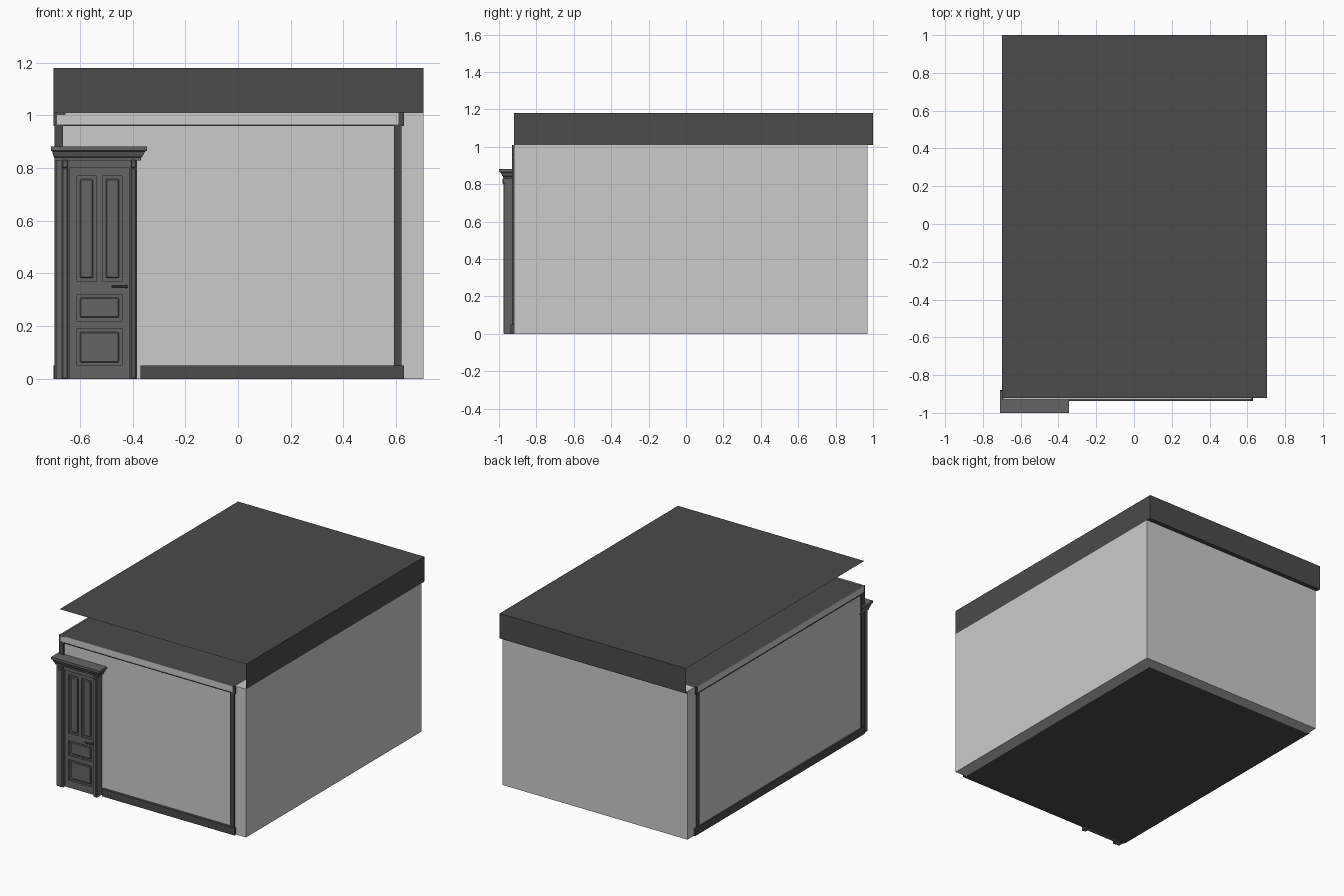
import bpy, bmesh
from mathutils import Vector

if "Cube" in bpy.data.objects:
    bpy.data.objects.remove(bpy.data.objects["Cube"])


def material(name, v):
    m = bpy.data.materials.new(name)
    m.diffuse_color = (v, v, v, 1)
    m.use_nodes = True
    m.node_tree.nodes["Principled BSDF"].inputs["Base Color"].default_value = m.diffuse_color
    return m


DARK = material("dark_paint", 0.07)
DOOR = material("door_paint", 0.13)


def finish(name, bm, mat):
    me = bpy.data.meshes.new(name)
    bm.normal_update()
    bm.to_mesh(me)
    bm.free()
    if mat:
        me.materials.append(mat)
    ob = bpy.data.objects.new(name, me)
    bpy.context.collection.objects.link(ob)
    return ob


def box(name, x, y, z, mat=None, bevel=0):
    bm = bmesh.new()
    bmesh.ops.create_cube(bm, size=1)
    for v in bm.verts:
        v.co = Vector([a[0] + (c + .5) * (a[1] - a[0]) for a, c in zip((x, y, z), v.co)])
    bmesh.ops.recalc_face_normals(bm, faces=bm.faces)
    if bevel:
        bmesh.ops.bevel(bm, geom=bm.edges[:], offset=bevel, segments=1, affect='EDGES')
    return finish(name, bm, mat)


def prism(name, outline, z0, z1, mat=None):
    bm = bmesh.new()
    f = bm.faces.new([bm.verts.new((x, y, z0)) for x, y in outline])
    ext = bmesh.ops.extrude_face_region(bm, geom=[f])
    bmesh.ops.translate(bm, vec=(0, 0, z1 - z0),
                        verts=[g for g in ext['geom'] if isinstance(g, bmesh.types.BMVert)])
    bmesh.ops.recalc_face_normals(bm, faces=bm.faces)
    return finish(name, bm, mat)


def sheet(name, faces, mat=None):
    bm = bmesh.new()
    for f in faces:
        bm.faces.new([bm.verts.new(p) for p in f])
    bmesh.ops.remove_doubles(bm, verts=bm.verts, dist=1e-4)
    return finish(name, bm, mat)


# Room extents: thin front and left walls, thick right and back walls
L, R, RO = -.69, .62, .705
F, B, BO = -.92, .89, .97
H, TOP = 1.01, 1.18

sheet("front_wall", [[(L, F, 0), (R, F, 0), (R, F, H), (L, F, H)]])
sheet("left_wall", [[(L, B, 0), (L, F, 0), (L, F, H), (L, B, H)]])
prism("right_and_back_wall",
      [(R, F), (RO, F), (RO, BO), (L, BO), (L, B), (R, B)], 0, H)
sheet("floor", [[(L, BO, .001), (RO, BO, .001), (RO, F, .001), (L, F, .001)]], DARK)
sheet("ceiling", [[(L, F, 1.005), (R, F, 1.005), (R, B, 1.005), (L, B, 1.005)]], DARK)

# Roof sheet with fascia on the right and back only
x0, y1 = -.70, 1.0
sheet("roof", [
    [(x0, F, TOP), (RO, F, TOP), (RO, y1, TOP), (x0, y1, TOP)],
    [(RO, F, H), (RO, y1, H), (RO, y1, TOP), (RO, F, TOP)],
    [(RO, y1, H), (x0, y1, H), (x0, y1, TOP), (RO, y1, TOP)],
    [(x0, BO, H), (x0, y1, H), (RO, y1, H), (RO, BO, H)]], DARK)

# Baseboards
box("front_baseboard", (-.37, .63), (-.938, F), (0, .05), DARK)
box("left_baseboard", (-.70, L), (F, .9), (0, .05), DARK)

# Crown: pale band, thin dark bead below, dark end blocks
box("front_crown", (L, .62), (-.928, F), (.965, H))
box("left_crown", (-.698, L), (F, .88), (.965, H))
box("front_crown_bead", (L, .60), (-.93, F), (.96, .966), DARK)
box("left_crown_bead", (-.70, L), (F, .88), (.96, .966), DARK)
box("front_crown_end", (.61, .63), (-.93, F), (.96, H), DARK)
box("corner_crown_end", (-.70, -.688), (-.93, F), (.96, H), DARK)
box("left_crown_end", (-.70, L), (.87, .89), (.96, H), DARK)
box("corner_crown_lip", (-.70, -.655), (-.93, F), (1.002, 1.008), DARK)

# Corner posts
for n, x, y in (("right_post", (.592, .62), (-.93, F)),
                ("corner_post", (-.697, -.665), (-.93, -.893)),
                ("back_post", (-.697, L), (.852, .88))):
    box(n, x, y, (0, .965), DARK)

# Door casing: pilasters with a raised rib, head rail and small capitals
for n, a, b in (("left", -.69, -.64), ("right", -.412, -.383)):
    box(n + "_door_casing", (a, b), (-.97, F), (0, .83), DOOR)
for n, a, b in (("left", -.668, -.646), ("right", -.406, -.388)):
    box(n + "_casing_rib", (a, b), (-.976, -.96), (0, .80), DOOR, .003)
    box(n + "_casing_capital", (a, b), (-.98, -.96), (.80, .83), DOOR, .003)
box("door_head_rail", (-.64, -.412), (-.965, F), (.80, .83), DOOR)

# Door leaf: stiles and rails around recessed panels
box("door_back", (-.64, -.412), (-.937, F), (0, .80), DOOR)
xs = [(-.64, -.612), (-.44, -.412)]
for i, x in enumerate(xs):
    box(f"door_stile_{i}", x, (-.95, -.935), (0, .80), DOOR)
for i, z in enumerate([(0, .05), (.19, .22), (.32, .37), (.77, .80)]):
    box(f"door_rail_{i}", (-.612, -.44), (-.95, -.935), z, DOOR)
box("door_mullion", (-.538, -.514), (-.95, -.935), (.37, .77), DOOR)
for i, (x, z) in enumerate([((-.612, -.538), (.37, .77)), ((-.514, -.44), (.37, .77)),
                            ((-.612, -.44), (.22, .32)), ((-.612, -.44), (.05, .19))]):
    box(f"door_panel_{i}", (x[0] + .012, x[1] - .012), (-.945, -.935),
        (z[0] + .012, z[1] - .012), DOOR, .004)

# Door handle
bpy.ops.mesh.primitive_cylinder_add(vertices=16, radius=.008, depth=.02,
                                    location=(-.425, -.957, .35), rotation=(1.5708, 0, 0))
bpy.context.object.name = "handle_rose"
bpy.context.object.data.materials.append(DARK)
box("handle_lever", (-.48, -.418), (-.972, -.962), (.346, .354), DARK, .003)

# Door cornice: stepped profile lofted as mitred rings, (overhang, z)
bm = bmesh.new()
profile = [(0, .828), (.012, .828), (.014, .84), (.020, .846), (.028, .863), (.036, .866), (.036, .882)]
rings = []
for o, z in profile:
    left = -.69 - o * .55
    rings.append([bm.verts.new(p) for p in ((left, -.88, z), (left, -.964 - o, z),
                                            (-.381 + o, -.964 - o, z), (-.381 + o, -.918, z))])
for a, b in zip(rings, rings[1:]):
    for i in range(3):
        bm.faces.new((a[i], a[i + 1], b[i + 1], b[i]))
bm.faces.new(rings[-1])
bm.faces.new(rings[0][::-1])
bmesh.ops.recalc_face_normals(bm, faces=bm.faces)
finish("door_cornice", bm, DOOR)
